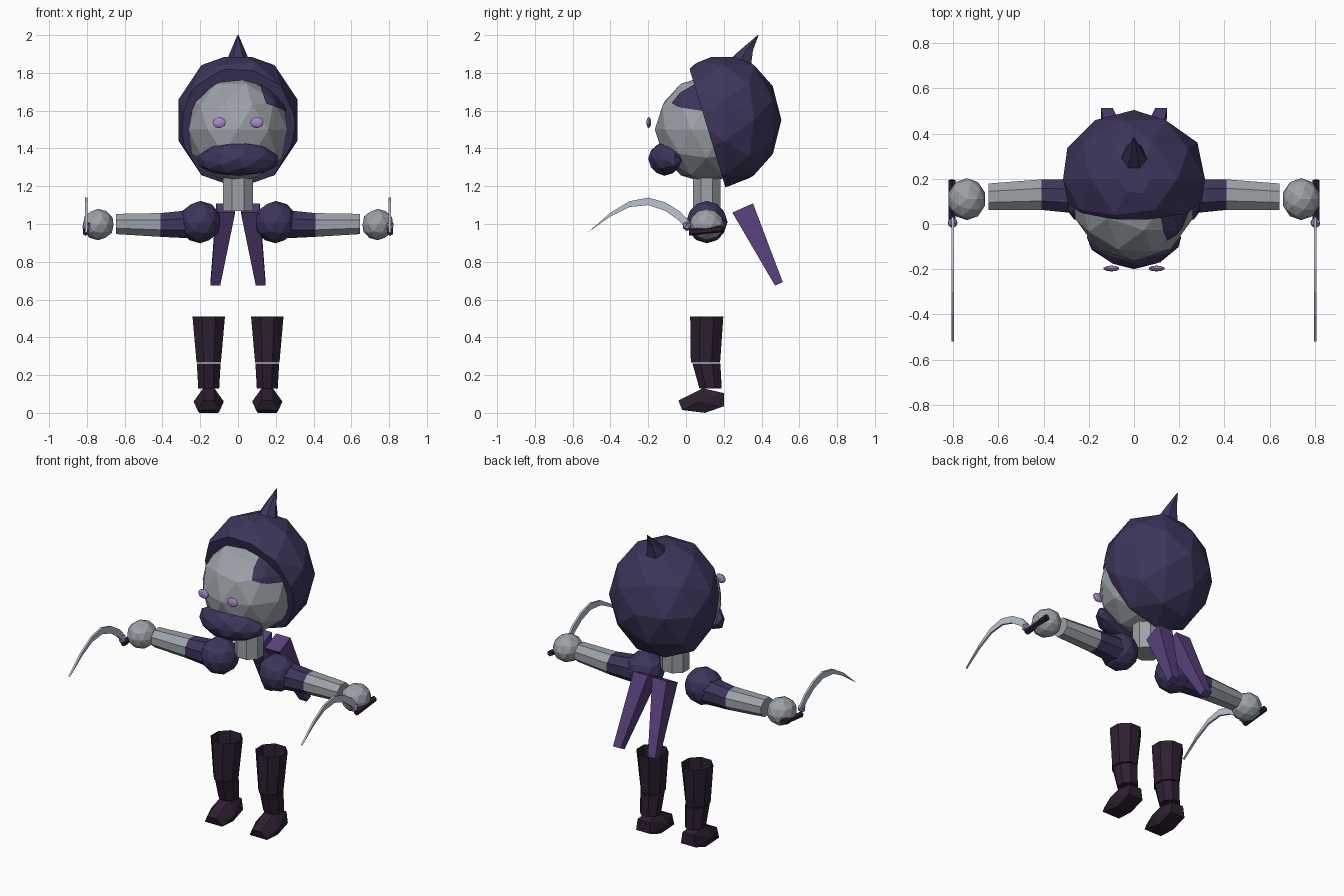
import bpy, bmesh, math
from mathutils import Vector, Matrix

if "Cube" in bpy.data.objects:
    bpy.data.objects.remove(bpy.data.objects["Cube"])


def material(name, rgb):
    m = bpy.data.materials.new(name)
    m.diffuse_color = (*rgb, 1)
    m.use_nodes = True
    m.node_tree.nodes["Principled BSDF"].inputs["Base Color"].default_value = m.diffuse_color
    return m


HOOD = material("dark purple cloth", (0.047, 0.036, 0.105))
SKIN = material("grey skin", (0.33, 0.36, 0.39))
GLOW = material("light violet", (0.40, 0.25, 0.60))
SCARF = material("violet cloth", (0.095, 0.052, 0.20))
BOOT = material("dark plum leather", (0.026, 0.014, 0.030))
STEEL = material("pale steel", (0.50, 0.55, 0.64))


def finish(bm, name, mat):
    bmesh.ops.recalc_face_normals(bm, faces=bm.faces)
    me = bpy.data.meshes.new(name)
    bm.to_mesh(me)
    bm.free()
    me.materials.append(mat)
    ob = bpy.data.objects.new(name, me)
    bpy.context.collection.objects.link(ob)
    return ob


def ball(center, size, sub=2, turn=0.0):
    bm = bmesh.new()
    bmesh.ops.create_icosphere(bm, subdivisions=sub, radius=1)
    bm.transform(Matrix.Translation(center) @ Matrix.Diagonal((*size, 1))
                 @ Matrix.Rotation(turn, 4, 'X'))
    return bm


def cut(bm, point, normal, fill=True):
    """Remove everything on the side the normal points to."""
    r = bmesh.ops.bisect_plane(bm, geom=bm.verts[:] + bm.edges[:] + bm.faces[:],
                               plane_co=point, plane_no=normal, clear_outer=True)
    if fill:
        edges = [e for e in r['geom_cut'] if isinstance(e, bmesh.types.BMEdge)]
        bmesh.ops.contextual_create(bm, geom=edges)


def loft(name, mat, sections, axis, sides=6, cap_start=True, spin=0.0):
    """Join rings given as (center, radius_a, radius_b) across x, y or z."""
    u, v = {'x': ((0, 1, 0), (0, 0, 1)), 'z': ((1, 0, 0), (0, 1, 0))}[axis]
    u, v = Vector(u), Vector(v)
    bm = bmesh.new()
    rings = []
    for c, ra, rb in sections:
        ring = []
        for i in range(sides):
            a = spin + 2 * math.pi * i / sides
            ring.append(bm.verts.new(Vector(c) + u * ra * math.cos(a) + v * rb * math.sin(a)))
        rings.append(ring)
    for r0, r1 in zip(rings, rings[1:]):
        for i in range(sides):
            j = (i + 1) % sides
            bm.faces.new((r0[i], r0[j], r1[j], r1[i]))
    if cap_start:
        bm.faces.new(rings[0])
    bm.faces.new(rings[-1])
    return finish(bm, name, mat)


# Head: face ball set into a slanted, flat-topped hood
finish(ball((0, 0.11, 1.5), (0.275, 0.275, 0.285)), "face", SKIN)
hood = ball((0, 0.2, 1.55), (0.33, 0.305, 0.36), turn=math.pi / 2)
cut(hood, (0, 0.025, 1.8), (0, -0.957, -0.29))
cut(hood, (0, 0, 1.885), (0, 0, 1))
finish(hood, "hood", HOOD)

# Hood fringe sweeping over one side of the forehead
fringe = ball((0, 0.11, 1.5), (0.283, 0.283, 0.293))
cut(fringe, (0.11, 0, 1.76), (-0.95, 0, -0.30), False)
cut(fringe, (0.20, 0, 1.62), (-0.35, 0, -0.94), False)
cut(fringe, (0, 0.12, 0), (0, 1, 0), False)
finish(fringe, "hood_fringe", HOOD)

# Hood spike leaning backwards
loft("hood_spike", HOOD, [((0, 0.265, 1.83), 0.075, 0.09),
                          ((0, 0.32, 1.92), 0.037, 0.04),
                          ((0, 0.382, 2.0), 0.003, 0.003)], 'z')

# Mouth wrap, ends drooping and bending back around the face
wrap = ball((0, -0.115, 1.345), (0.22, 0.085, 0.09), turn=math.pi / 2)
for vert in wrap.verts:
    vert.co.y += 1.3 * vert.co.x ** 2
    vert.co.z -= 0.2 * vert.co.x ** 2
finish(wrap, "mouth_wrap", HOOD)

# Neck
loft("neck", SKIN, [((0, 0.11, 1.07), 0.085, 0.08),
                    ((0, 0.11, 1.25), 0.085, 0.08)], 'z', 8, spin=math.pi / 8)

BLADE_OUT = [(0.03, 1.0), (-0.03, 1.065), (-0.11, 1.115), (-0.2, 1.14),
             (-0.3, 1.12), (-0.4, 1.06), (-0.52, 0.955)]
BLADE_IN = [(-0.4, 1.04), (-0.3, 1.09), (-0.2, 1.10), (-0.11, 1.07),
            (-0.04, 1.02), (0.01, 0.965)]
# Foot corners as (x offset, y, z)
FOOT = [(-0.06, -0.02, 0.015), (0.06, -0.02, 0.015), (-0.03, -0.04, 0.065),
        (0.03, -0.04, 0.065), (-0.05, 0.1, 0), (0.05, 0.1, 0), (-0.08, 0.07, 0.06),
        (0.08, 0.07, 0.06), (-0.05, 0.2, 0.035), (0.05, 0.2, 0.035),
        (-0.04, 0.2, 0.105), (0.04, 0.2, 0.105), (-0.03, 0.09, 0.13), (0.03, 0.09, 0.13)]

for s, side in ((-1, "left"), (1, "right")):
    # Eye floating before the face
    finish(ball((s * 0.1, -0.197, 1.537), (0.036, 0.013, 0.029)), side + "_eye", GLOW)

    # Shoulder, sleeve, forearm and hand
    finish(ball((s * 0.2, 0.11, 1.01), (0.112, 0.11, 0.112)), side + "_shoulder", HOOD)
    loft(side + "_sleeve", HOOD, [((s * 0.2, 0.12, 1.0), 0.085, 0.085),
                                  ((s * 0.41, 0.13, 0.995), 0.073, 0.068)], 'x', 8, spin=math.pi / 8)
    loft(side + "_forearm", SKIN, [((s * 0.41, 0.13, 0.995), 0.073, 0.068),
                                   ((s * 0.645, 0.12, 1.0), 0.064, 0.058)], 'x', 8, spin=math.pi / 8)
    finish(ball((s * 0.74, 0.11, 0.997), (0.085, 0.093, 0.083)), side + "_hand", SKIN)

    # Curved blade with its guard and handle
    bm = bmesh.new()
    outline = BLADE_OUT + BLADE_IN
    n, m = len(outline), len(BLADE_OUT)
    a = [bm.verts.new((s * 0.797, y, z)) for y, z in outline]
    b = [bm.verts.new((s * 0.809, y, z)) for y, z in outline]
    for i in range(n):
        j = (i + 1) % n
        bm.faces.new((a[i], a[j], b[j], b[i]))
    for v in (a, b):
        for i in range(m - 2):
            bm.faces.new((v[i], v[i + 1], v[n - 2 - i], v[n - 1 - i]))
        bm.faces.new((v[m - 2], v[m - 1], v[m]))
    finish(bm, side + "_blade", STEEL)
    finish(ball((s * 0.803, 0.005, 0.99), (0.024, 0.024, 0.028), 1), side + "_guard", GLOW)
    bm = bmesh.new()
    bmesh.ops.create_cone(bm, cap_ends=True, segments=6, radius1=0.018, radius2=0.018, depth=0.18)
    bm.transform(Matrix.Translation((s * 0.806, 0.105, 0.965)) @ Matrix.Rotation(math.radians(96), 4, 'X'))
    finish(bm, side + "_handle", BOOT)

    # Scarf tail: tapered strip hanging behind
    bm = bmesh.new()
    bmesh.ops.create_cube(bm, size=1)
    top, low = Vector((s * 0.065, 0.3, 1.085)), Vector((s * 0.12, 0.492, 0.683))
    across = Vector((0, 0.91, 0.41))
    for vert in bm.verts:
        x, y, z = vert.co
        p, w, t = (top, 0.10, 0.12) if z > 0 else (low, 0.052, 0.045)
        vert.co = p + Vector((x * w, 0, 0)) + across * (y * t)
    finish(bm, side + "_scarf_tail", SCARF)

    # Leg: open-topped thigh, shin and pointed foot
    cx = s * 0.155
    loft(side + "_thigh", BOOT, [((cx, 0.11, 0.51), 0.093, 0.095),
                                 ((cx, 0.103, 0.268), 0.07, 0.084)], 'z', 8, False, math.pi / 8)
    loft(side + "_shin", BOOT, [((cx, 0.108, 0.262), 0.068, 0.08),
                                ((cx, 0.13, 0.13), 0.06, 0.064)], 'z', 8, spin=math.pi / 8)
    bm = bmesh.new()
    for x, y, z in FOOT:
        bm.verts.new((cx + x, y, z))
    bmesh.ops.convex_hull(bm, input=bm.verts)
    finish(bm, side + "_foot", BOOT)
